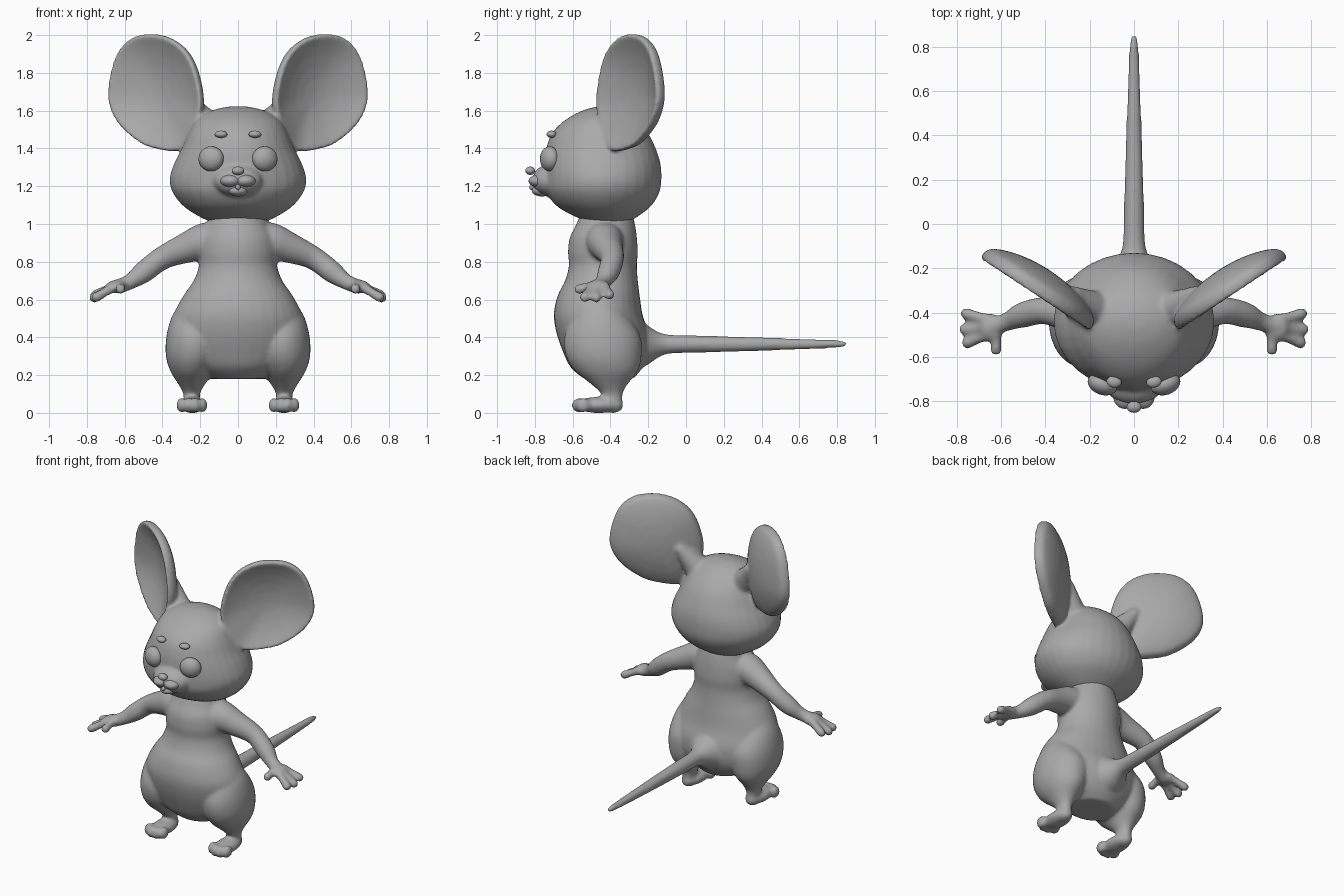
import bpy, bmesh, math
from mathutils import Vector, Matrix

if "Cube" in bpy.data.objects:
    bpy.data.objects.remove(bpy.data.objects["Cube"])

grey = bpy.data.materials.new("soft_grey")
grey.diffuse_color = (0.4, 0.4, 0.4, 1)
grey.use_nodes = True
grey.node_tree.nodes["Principled BSDF"].inputs["Base Color"].default_value = grey.diffuse_color


def spline(rows, steps=4, closed=False):
    """Smooth curve through rows of numbers."""
    n, out = len(rows), []
    get = lambda i: rows[i % n] if closed else rows[max(0, min(n - 1, i))]
    for i in range(n if closed else n - 1):
        p = [get(i + k) for k in (-1, 0, 1, 2)]
        for s in range(steps):
            t = s / steps
            out.append([0.5 * (2 * b + (c - a) * t + (2 * a - 5 * b + 4 * c - d) * t * t
                               + (3 * b - a - 3 * c + d) * t ** 3) for a, b, c, d in zip(*p)])
    if not closed:
        out.append(list(rows[-1]))
    return out


def skin(bm, rings):
    """Closed surface through rings of points."""
    vs = [[bm.verts.new(p) for p in ring] for ring in rings]
    n = len(vs[0])
    for a, b in zip(vs, vs[1:]):
        for i in range(n):
            j = (i + 1) % n
            bm.faces.new((a[i], a[j], b[j], b[i]))
    bm.faces.new(vs[0])
    bm.faces.new(vs[-1])


def circle(n=32):
    return [(math.cos(2 * math.pi * i / n), math.sin(2 * math.pi * i / n)) for i in range(n)]


def loft(bm, rows):
    """Upright loft; each row is z, centre x, half width, front y, back y."""
    skin(bm, [[(cx + w * c, (f + b) / 2 + (b - f) / 2 * s, z) for c, s in circle()]
              for z, cx, w, f, b in spline(rows)])


def ball(bm, centre, radii, turn=0):
    m = Matrix.Translation(centre) @ Matrix.Rotation(turn, 4, 'Z') @ Matrix.Diagonal((*radii, 1))
    bmesh.ops.create_uvsphere(bm, u_segments=24, v_segments=16, radius=1, matrix=m)


def tube(bm, rows):
    """Round-ended tube; each row is x, y, z, radius."""
    pts = spline(rows)
    rings = []
    for i, p in enumerate(pts):
        t = (Vector(pts[min(i + 1, len(pts) - 1)][:3]) - Vector(pts[max(i - 1, 0)][:3])).normalized()
        u = t.cross(Vector((0, 0, 1))).normalized()
        v = u.cross(t)
        rings.append([Vector(p[:3]) + (u * c + v * s) * p[3] for c, s in circle(20)])
    skin(bm, rings)
    for p in (rows[0], rows[-1]):
        ball(bm, p[:3], (p[3],) * 3)


def mirror(bm):
    """Copy everything so far to the other side."""
    new = bmesh.ops.duplicate(bm, geom=bm.verts[:] + bm.edges[:] + bm.faces[:])["geom"]
    for v in new:
        if isinstance(v, bmesh.types.BMVert):
            v.co.x *= -1


def finish(bm, name, voxel=0, smooth=8):
    bmesh.ops.recalc_face_normals(bm, faces=bm.faces[:])
    me = bpy.data.meshes.new(name)
    bm.to_mesh(me)
    bm.free()
    me.materials.append(grey)
    ob = bpy.data.objects.new(name, me)
    bpy.context.collection.objects.link(ob)
    bpy.ops.object.select_all(action='DESELECT')
    bpy.context.view_layer.objects.active = ob
    ob.select_set(True)
    if voxel:
        # fuse the overlapping parts and soften the joins
        r = ob.modifiers.new("fuse", 'REMESH')
        r.mode, r.voxel_size = 'VOXEL', voxel
        s = ob.modifiers.new("soften", 'SMOOTH')
        s.factor, s.iterations = 0.5, smooth
        for m in ("fuse", "soften"):
            bpy.ops.object.modifier_apply(modifier=m)
    bpy.ops.object.shade_smooth()
    return ob


# --- body: legs, feet, arms and hands on one side, then mirrored ---
bm = bmesh.new()
loft(bm, [(.58, .25, .06, -.52, -.38), (.50, .235, .12, -.60, -.30), (.40, .23, .15, -.645, -.24),
          (.30, .235, .147, -.635, -.235), (.22, .243, .115, -.585, -.255), (.15, .245, .07, -.50, -.31),
          (.10, .245, .044, -.45, -.335), (.04, .245, .044, -.45, -.335)])
ball(bm, (.243, -.46, .042), (.068, .125, .043))
ball(bm, (.245, -.385, .042), (.046, .055, .043))
for x, y in ((.188, -.545), (.226, -.566), (.264, -.566), (.300, -.545)):  # toes
    ball(bm, (x, y, .040), (.026, .04, .040))
tube(bm, [(.10, -.43, .91, .10), (.18, -.43, .905, .10), (.27, -.415, .875, .082), (.40, -.39, .82, .062),
          (.50, -.41, .745, .058), (.57, -.44, .695, .042), (.63, -.46, .670, .04)])
ball(bm, (.645, -.465, .668), (.055, .062, .036))
for tip, root in (((.755, -.405, .625), (.66, -.43, .67)), ((.762, -.475, .610), (.67, -.47, .665)),
                  ((.750, -.535, .612), (.66, -.50, .665)), ((.622, -.565, .655), (.62, -.49, .675))):  # fingers
    mid = [(a + b) / 2 for a, b in zip(tip, root)]
    tube(bm, [(*root, .027), (*mid, .024), (*tip, .028)])
mirror(bm)
# torso
loft(bm, [(1.08, 0, .14, -.55, -.29), (1.0, 0, .165, -.58, -.27), (.93, 0, .20, -.615, -.26),
          (.85, 0, .21, -.625, -.255), (.78, 0, .207, -.62, -.26), (.70, 0, .235, -.64, -.255),
          (.62, 0, .29, -.68, -.245), (.52, 0, .34, -.70, -.23), (.42, 0, .35, -.685, -.20),
          (.32, 0, .32, -.65, -.20), (.24, 0, .25, -.61, -.23), (.18, 0, .14, -.54, -.28)])
# tail
tube(bm, [(0, -.32, .36, .15), (0, -.22, .36, .115), (0, -.15, .362, .07), (0, -.08, .364, .05),
          (0, .10, .364, .045), (0, .40, .364, .036), (0, .65, .364, .027), (0, .80, .365, .021),
          (0, .84, .365, .014)])
finish(bm, "body", .011)

# --- head: ears on one side, then mirrored ---
bm = bmesh.new()
outline = spline([(.44, 2.005), (.56, 1.985), (.645, 1.88), (.685, 1.68), (.635, 1.54), (.53, 1.44),
                  (.44, 1.40), (.31, 1.39), (.24, 1.49), (.19, 1.62), (.21, 1.78), (.26, 1.90),
                  (.34, 1.975)], 5, True)
normal = Vector((.55, -.83, 0))


def ear_ring(t, depth):
    return [Vector((.44 + (x - .44) * t, -.30 + (x - .44) * t * .66, 1.69 + (z - 1.69) * t)) + normal * depth
            for x, z in outline]


cup = (.05, .25, .45, .65, .8, .9, .96)
rings = [ear_ring(t, .028 - .085 * (1 - t * t)) for t in cup]
rings += [ear_ring(.992, .018), ear_ring(1, 0), ear_ring(.992, -.018)]
rings += [ear_ring(t, -.025 - .085 * (1 - t * t) ** .7) for t in reversed(cup)]
skin(bm, rings)
tube(bm, [(.14, -.40, 1.48, .10), (.20, -.37, 1.56, .075), (.27, -.32, 1.66, .04)])  # ear root
mirror(bm)
# skull
loft(bm, [(1.012, 0, .15, -.52, -.30), (1.05, 0, .225, -.61, -.24), (1.10, 0, .295, -.69, -.18),
          (1.17, 0, .348, -.74, -.14), (1.24, 0, .362, -.75, -.13), (1.32, 0, .338, -.75, -.135),
          (1.40, 0, .298, -.74, -.16), (1.48, 0, .262, -.71, -.20), (1.55, 0, .22, -.64, -.26),
          (1.60, 0, .14, -.55, -.33), (1.622, 0, .05, -.47, -.40)])
# muzzle
ball(bm, (0, -.725, 1.23), (.13, .09, .085))
finish(bm, "head_and_ears", .011)

# --- face details ---
for name, centre, radii, turn in (
        ("eyes", (.142, -.722, 1.345), (.069, .048, .066), .35),
        ("eyebrows", (.09, -.712, 1.475), (.034, .026, .019), .2),
        ("upper_lips", (.037, -.768, 1.228), (.056, .066, .036), .25)):
    bm = bmesh.new()
    ball(bm, centre, radii, turn)
    mirror(bm)
    finish(bm, name)
for name, centre, radii in (
        ("nose", (0, -.825, 1.282), (.033, .026, .022)),
        ("lower_lip", (0, -.762, 1.176), (.052, .055, .03)),
        ("tooth", (0, -.818, 1.195), (.013, .012, .015))):
    bm = bmesh.new()
    ball(bm, centre, radii)
    finish(bm, name)
